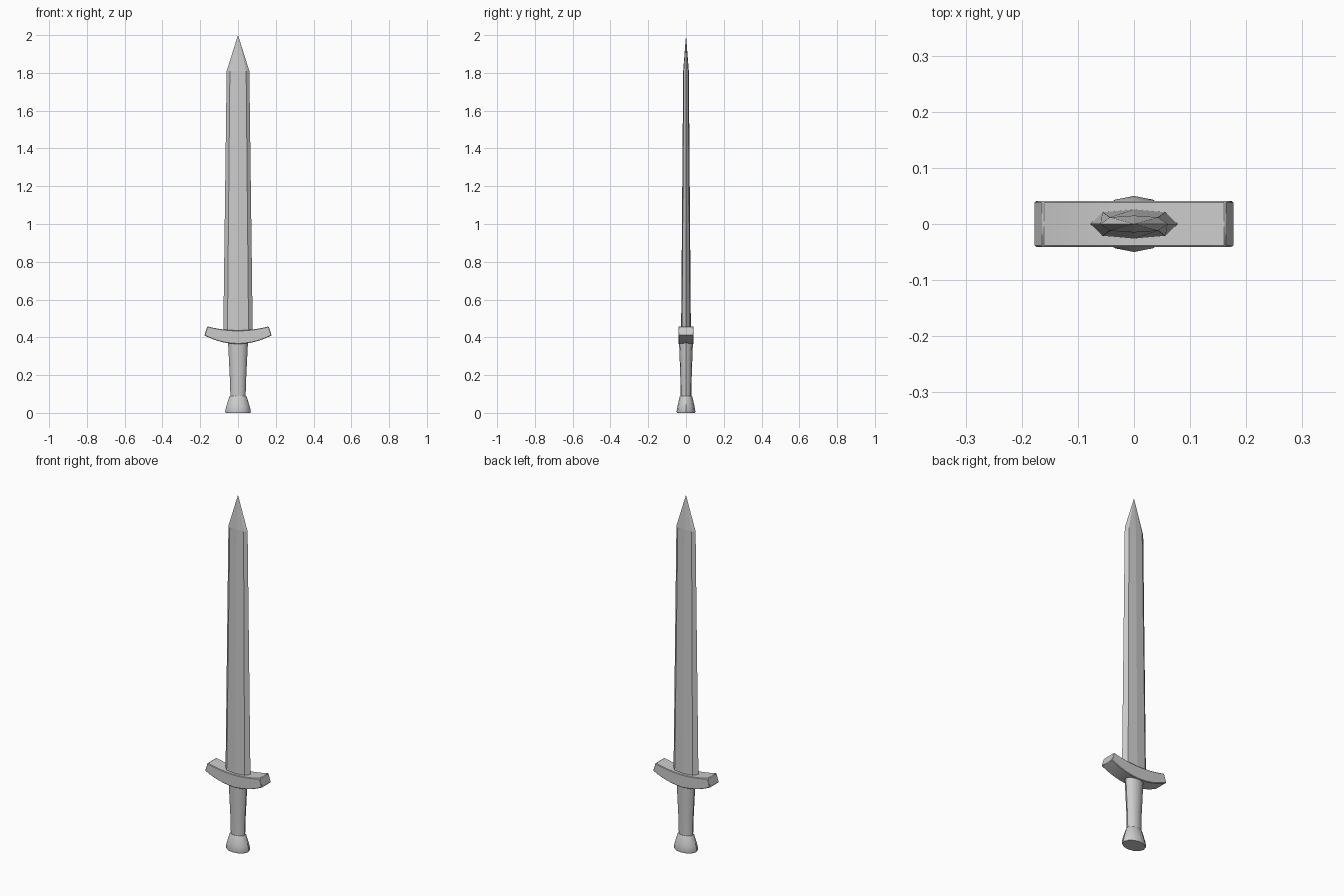
import bpy, bmesh, math

if "Cube" in bpy.data.objects:
    bpy.data.objects.remove(bpy.data.objects["Cube"])


def make_object(name, bm, smooth_angle=None):
    bmesh.ops.recalc_face_normals(bm, faces=bm.faces)
    mesh = bpy.data.meshes.new(name)
    bm.to_mesh(mesh)
    bm.free()
    ob = bpy.data.objects.new(name, mesh)
    bpy.context.collection.objects.link(ob)
    if smooth_angle:
        bpy.ops.object.select_all(action='DESELECT')
        ob.select_set(True)
        bpy.context.view_layer.objects.active = ob
        bpy.ops.object.shade_smooth_by_angle(angle=math.radians(smooth_angle))
    return ob


def loft(bm, rings):
    """Bridge rings of equal length and cap both ends."""
    loops = [[bm.verts.new(p) for p in ring] for ring in rings]
    n = len(loops[0])
    for a, b in zip(loops, loops[1:]):
        for i in range(n):
            j = (i + 1) % n
            bm.faces.new((a[i], a[j], b[j], b[i]))
    bm.faces.new(loops[0][::-1])
    bm.faces.new(loops[-1])
    return loops


def oval(rx, ry, z, n=12):
    return [(rx * math.cos(2 * math.pi * i / n),
             ry * math.sin(2 * math.pi * i / n), z) for i in range(n)]


def blade_section(edge, flat, y_flat, y_ridge, z):
    return [(edge, 0, z), (flat, y_flat, z), (0, y_ridge, z), (-flat, y_flat, z),
            (-edge, 0, z), (-flat, -y_flat, z), (0, -y_ridge, z), (flat, -y_flat, z)]


# Blade: eight-sided taper ending in a point
bm = bmesh.new()
rings = loft(bm, [blade_section(0.078, 0.056, 0.021, 0.026, 0.42),
                  blade_section(0.060, 0.043, 0.012, 0.015, 1.81),
                  blade_section(0.001, 0.0007, 0.0007, 0.001, 2.0)])
bmesh.ops.pointmerge(bm, verts=rings[-1], merge_co=(0, 0, 2.0))
make_object("blade", bm)

# Guard: upswept bar with slanted ends
bm = bmesh.new()
steps, half = 12, 0.041
sections = []
for i in range(steps + 1):
    t = -1 + 2 * i / steps
    x_top, z_top = 0.163 * t, 0.437 + 0.021 * t * t
    x_low, z_low = 0.178 * t, 0.365 + 0.045 * t * t
    sections.append([(x_low, -half, z_low), (x_low, half, z_low),
                     (x_top, half, z_top), (x_top, -half, z_top)])
loft(bm, sections)
guard = make_object("guard", bm, 30)
bevel = guard.modifiers.new("soft_edges", 'BEVEL')
bevel.width = 0.003
bevel.segments = 1
bevel.limit_method = 'ANGLE'

# Grip: tapered oval handle
bm = bmesh.new()
loft(bm, [oval(0.040, 0.029, 0.08), oval(0.043, 0.030, 0.18),
          oval(0.049, 0.034, 0.30), oval(0.053, 0.037, 0.38)])
make_object("grip", bm, 35)

# Pommel: flared oval foot
bm = bmesh.new()
loft(bm, [oval(0.065, 0.048, 0.0), oval(0.068, 0.050, 0.008),
          oval(0.062, 0.045, 0.035), oval(0.046, 0.034, 0.085),
          oval(0.043, 0.031, 0.089)])
make_object("pommel", bm, 35)
